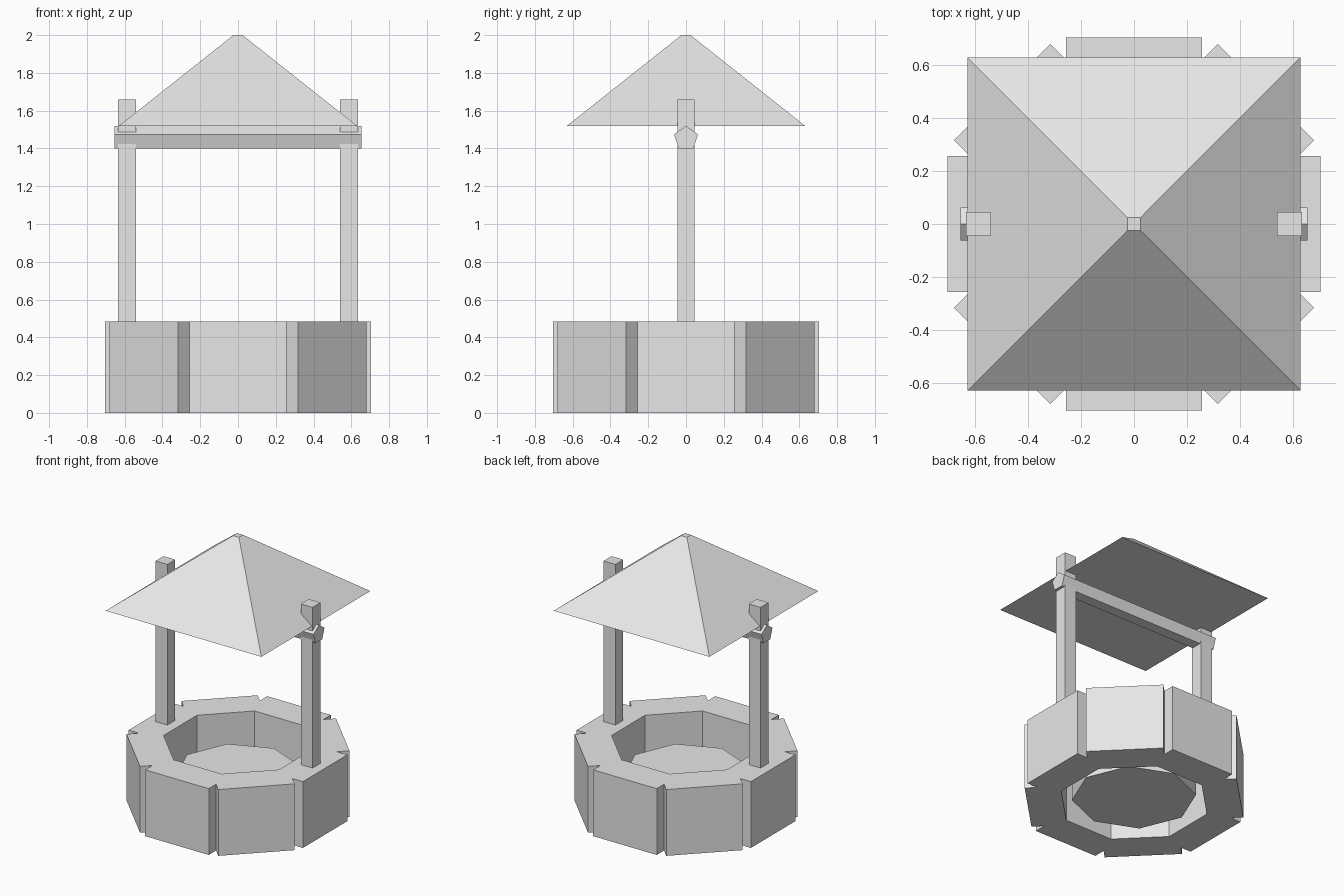
import bpy, bmesh, math
from mathutils import Matrix

if "Cube" in bpy.data.objects:
    bpy.data.objects.remove(bpy.data.objects["Cube"])

stone = bpy.data.materials.new("plain grey")
stone.diffuse_color = (0.8, 0.8, 0.8, 1)
stone.use_nodes = True
stone.node_tree.nodes["Principled BSDF"].inputs["Base Color"].default_value = stone.diffuse_color


def finish(name, bm):
    bmesh.ops.remove_doubles(bm, verts=bm.verts, dist=0.0005)
    bmesh.ops.recalc_face_normals(bm, faces=bm.faces)
    me = bpy.data.meshes.new(name)
    bm.to_mesh(me)
    bm.free()
    me.materials.append(stone)
    ob = bpy.data.objects.new(name, me)
    bpy.context.collection.objects.link(ob)
    return ob


def prism(name, sides, r1, r2, depth, matrix):
    bm = bmesh.new()
    bmesh.ops.create_cone(bm, cap_ends=True, segments=sides, radius1=r1,
                          radius2=r2, depth=depth, matrix=matrix)
    return finish(name, bm)


def box(name, lo, hi):
    bm = bmesh.new()
    mid = [(a + b) / 2 for a, b in zip(lo, hi)]
    size = [b - a for a, b in zip(lo, hi)]
    bmesh.ops.create_cube(bm, size=1, matrix=Matrix.Translation(mid) @ Matrix.Diagonal((*size, 1)))
    return finish(name, bm)


# Well wall: eight blocks in a ring with a V notch at each joint
H, HALF, OUT, INN = 0.485, 0.257, 0.705, 0.467
t = math.tan(math.pi / 8)
sector = [(-HALF, HALF / t), (-HALF, OUT), (HALF, OUT), (HALF, HALF / t),
          (INN * t, INN), (-INN * t, INN)]
bm = bmesh.new()
for k in range(8):
    rot = Matrix.Rotation(k * math.pi / 4, 4, 'Z')
    low = [bm.verts.new(rot @ Matrix.Translation((x, y, 0)).translation) for x, y in sector]
    top = [bm.verts.new(v.co + Matrix.Translation((0, 0, H)).translation) for v in low]
    bm.faces.new(low)
    bm.faces.new(top)
    for i in (0, 1, 2, 4):  # outer faces, notch sides and inner face
        j = (i + 1) % 6
        bm.faces.new((low[i], low[j], top[j], top[i]))
finish("well_wall", bm)

# Water inside the wall
prism("water", 8, 0.413, 0.413, 0.245, Matrix.Translation((0, 0, 0.1625))
      @ Matrix.Rotation(math.pi / 2, 4, 'Z'))

# Posts
for name, s in (("left_post", -1), ("right_post", 1)):
    xs = sorted((s * 0.54, s * 0.635))
    box(name, (xs[0], -0.046, 0.45), (xs[1], 0.046, 1.66))

# Five-sided cross beam, one corner up
bm = bmesh.new()
ends = []
for x in (-0.655, 0.655):
    ends.append([bm.verts.new((x, 0.066 * math.sin(a), 1.454 + 0.066 * math.cos(a)))
                 for a in (i * math.tau / 5 for i in range(5))])
    bm.faces.new(ends[-1])
for i in range(5):
    j = (i + 1) % 5
    bm.faces.new((ends[0][i], ends[0][j], ends[1][j], ends[1][i]))
finish("cross_beam", bm)

# Pyramid roof with a tiny flat top
r = math.sqrt(2)
prism("roof", 4, 0.63 * r, 0.024 * r, 0.48, Matrix.Translation((0, 0, 1.76))
      @ Matrix.Rotation(math.pi / 4, 4, 'Z'))
